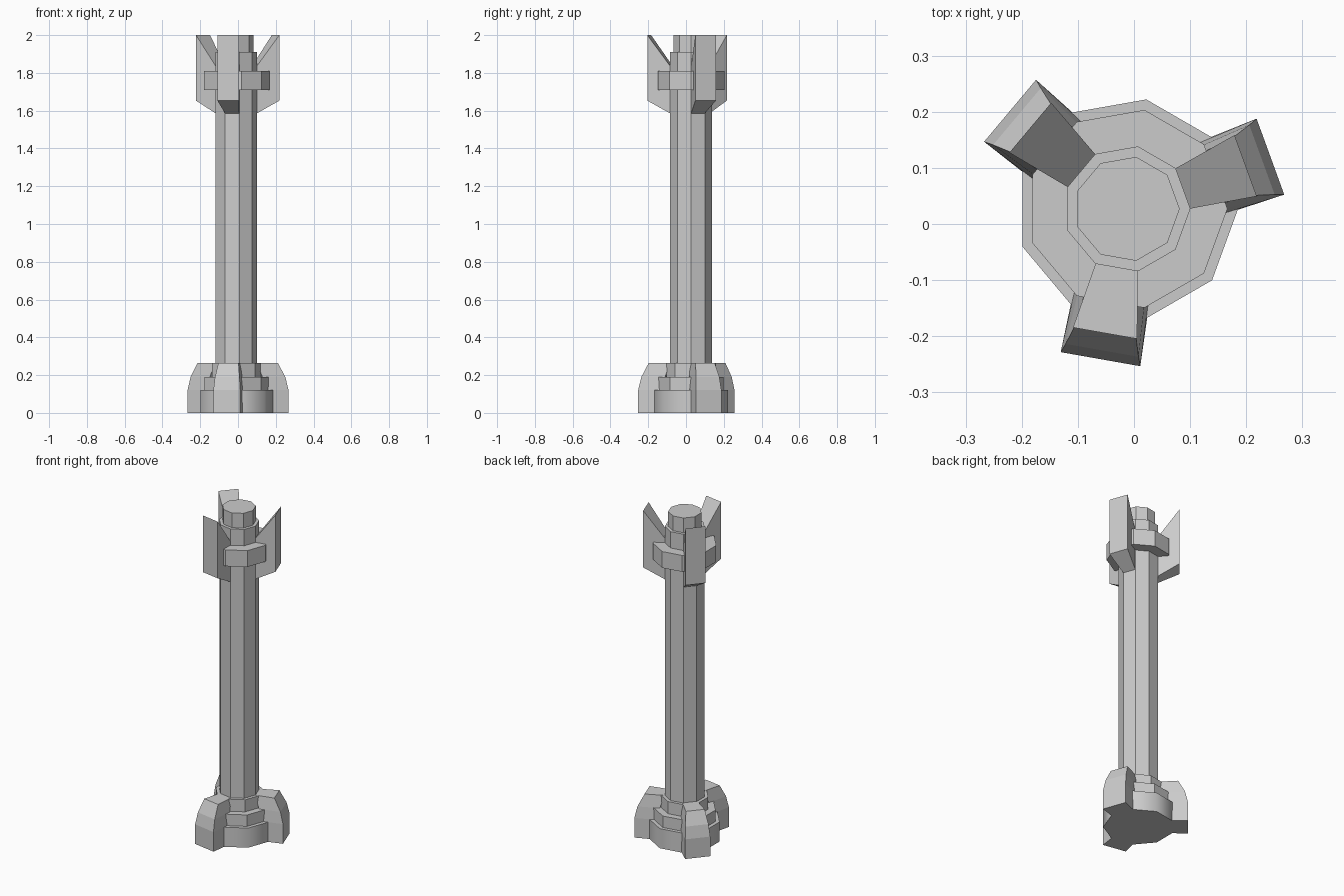
import bpy, bmesh, math

if "Cube" in bpy.data.objects:
    bpy.data.objects.remove(bpy.data.objects["Cube"])

CX, CY = -0.0125, 0.027          # shaft axis
FIN_ANGLES = (20, 140, 260)


def make_object(name, bm):
    bmesh.ops.recalc_face_normals(bm, faces=bm.faces[:])
    me = bpy.data.meshes.new(name)
    bm.to_mesh(me)
    bm.free()
    ob = bpy.data.objects.new(name, me)
    bpy.context.collection.objects.link(ob)
    return ob


def loft(name, rings):
    """Skin equal-length rings of points and cap both ends."""
    bm = bmesh.new()
    vs = [[bm.verts.new(p) for p in r] for r in rings]
    n = len(vs[0])
    for a, b in zip(vs, vs[1:]):
        for i in range(n):
            j = (i + 1) % n
            bm.faces.new((a[i], a[j], b[j], b[i]))
    bm.faces.new(vs[0][::-1])
    bm.faces.new(vs[-1])
    return make_object(name, bm)


def nonagon(name, r, z0, z1):
    ring = [(CX + r * math.cos(math.radians(40 * i)),
             CY + r * math.sin(math.radians(40 * i))) for i in range(9)]
    return loft(name, [[(x, y, z) for x, y in ring] for z in (z0, z1)])


def radial(angle, r, side, z):
    a = math.radians(angle)
    return (CX + r * math.cos(a) - side * math.sin(a),
            CY + r * math.sin(a) + side * math.cos(a), z)


# Shaft, cap, collar and stepped base
nonagon("shaft", 0.113, 0.26, 1.91)
nonagon("top_cap", 0.094, 1.91, 2.0)
nonagon("collar", 0.179, 1.71, 1.81)
base = nonagon("base_lower_tier", 0.198, 0.0, 0.12)
nonagon("base_middle_tier", 0.175, 0.12, 0.19)
nonagon("base_upper_tier", 0.133, 0.19, 0.264)

# Rounded sides on the lowest tier
bpy.context.view_layer.objects.active = base
base.select_set(True)
bpy.ops.object.shade_smooth_by_angle(angle=math.radians(45))

# Foot levels: z, outer radius, outer half width, inner radius, inner half width
FOOT = [(0.0, 0.272, 0.072, 0.15, 0.068),
        (0.12, 0.272, 0.072, 0.15, 0.066),
        (0.19, 0.256, 0.066, 0.13, 0.058),
        (0.265, 0.218, 0.054, 0.105, 0.043)]

for k, ang in enumerate(FIN_ANGLES, 1):
    # Feet
    loft(f"foot_{k}", [[radial(ang, ro, -wo, z), radial(ang, ro, wo, z),
                        radial(ang, ri, wi, z), radial(ang, ri, -wi, z)]
                       for z, ro, wo, ri, wi in FOOT])
    # Flared upper fins, sharp along the top outer edge
    loft(f"fin_{k}", [[radial(ang, r, -w, z0), radial(ang, r, w, z0),
                       radial(ang, r, w, z1), radial(ang, r, -w, z1)]
                      for r, w, z0, z1 in ((0.105, 0.038, 1.585, 1.835),
                                           (0.225, 0.058, 1.653, 2.0))])
